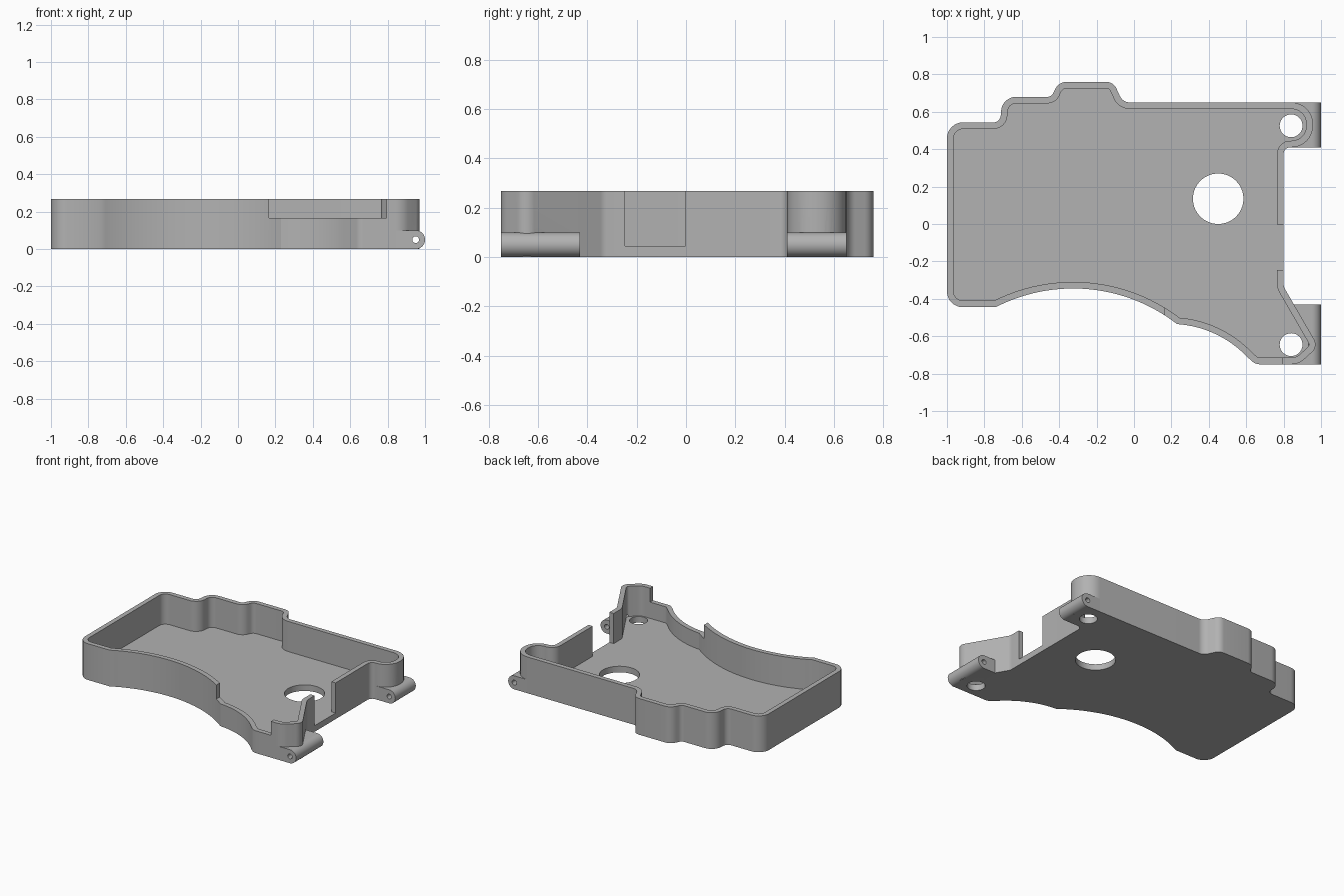
import bpy, bmesh, math
from mathutils import Vector

if "Cube" in bpy.data.objects:
    bpy.data.objects.remove(bpy.data.objects["Cube"], do_unlink=True)

HEIGHT, FLOOR, WALL = 0.268, 0.045, 0.035

grey = bpy.data.materials.new("light grey plastic")
grey.use_nodes = True
COLOUR = (0.445, 0.445, 0.445, 1)
grey.diffuse_color = COLOUR
grey.node_tree.nodes["Principled BSDF"].inputs["Base Color"].default_value = COLOUR


def rounded(corners, steps=8):
    """Closed outline from (x, y, radius) corners, each replaced by a tangent arc."""
    out = []
    for i, (x, y, r) in enumerate(corners):
        p = Vector((x, y))
        if r == 0:
            out.append(p)
            continue
        a = (Vector(corners[i - 1][:2]) - p).normalized()
        b = (Vector(corners[(i + 1) % len(corners)][:2]) - p).normalized()
        half = a.angle(b) / 2
        centre = p + (a + b).normalized() * r / math.sin(half)
        start = p + a * r / math.tan(half) - centre
        end = p + b * r / math.tan(half) - centre
        sweep = math.atan2(start.x * end.y - start.y * end.x, start.dot(end))
        for k in range(steps + 1):
            t = sweep * k / steps
            c, s = math.cos(t), math.sin(t)
            out.append(centre + Vector((start.x * c - start.y * s,
                                        start.x * s + start.y * c)))
    return out


def bow(p, q, rise, steps):
    """Inner points of a circular arc from p to q, bulging left by rise."""
    p, q = Vector(p), Vector(q)
    chord = q - p
    d, mid = chord.length, (p + q) / 2
    u = chord / d
    n = Vector((-u.y, u.x))
    r = (d * d / 4 + rise * rise) / (2 * rise)
    half = math.asin(d / 2 / r)
    pts = []
    for k in range(1, steps):
        t = -half + 2 * half * k / steps
        v = mid + u * r * math.sin(t) + n * (r * math.cos(t) - r + rise)
        pts.append((v.x, v.y, 0))
    return pts


def inset(pts, d):
    """Offset a counter-clockwise outline inwards."""
    out = []
    for i, p in enumerate(pts):
        a = (p - pts[i - 1]).normalized()
        b = (pts[(i + 1) % len(pts)] - p).normalized()
        na, nb = Vector((-a.y, a.x)), Vector((-b.y, b.x))
        out.append(p + (na + nb) * d / (1 + na.dot(nb)))
    return out


def prism(name, pts, lo, hi, along_y=False):
    """Extrude an outline along z, or an (x, z) outline along y."""
    bm = bmesh.new()
    place = (lambda p: (p[0], lo, p[1])) if along_y else (lambda p: (p[0], p[1], lo))
    face = bm.faces.new([bm.verts.new(place(p)) for p in pts])
    new = bmesh.ops.extrude_face_region(bm, geom=[face])["geom"]
    move = Vector((0, hi - lo, 0)) if along_y else Vector((0, 0, hi - lo))
    bmesh.ops.translate(bm, vec=move, verts=[v for v in new if isinstance(v, bmesh.types.BMVert)])
    bmesh.ops.recalc_face_normals(bm, faces=bm.faces)
    mesh = bpy.data.meshes.new(name)
    bm.to_mesh(mesh)
    bm.free()
    mesh.materials.append(grey)
    obj = bpy.data.objects.new(name, mesh)
    bpy.context.collection.objects.link(obj)
    return obj


def circle(x, y, r, n=48):
    return [(x + r * math.cos(math.tau * k / n), y + r * math.sin(math.tau * k / n))
            for k in range(n)]


def rect(x0, x1, y0, y1):
    return [(x0, y0), (x1, y0), (x1, y1), (x0, y1)]


# Tray outline, counter-clockwise from the front left corner
left_end, knee, right_end = (-0.74, -0.445), (0.23, -0.535), (0.61, -0.715)
outline = rounded(
    [(-1, -0.445, 0.085), (*left_end, 0.0)]
    + bow(left_end, knee, 0.142, 28) + [(*knee, 0)]
    + bow(knee, right_end, 0.04, 10) + [(*right_end, 0)]
    + [(0.65, -0.75, 0.06), (0.88, -0.75, 0.1), (0.985, -0.655, 0.055),
       (0.8, -0.335, 0.05), (0.8, 0.41, 0.035), (0.957, 0.41, 0.115),
       (0.957, 0.65, 0.115), (-0.06, 0.65, 0.06), (-0.11, 0.76, 0.06),
       (-0.405, 0.76, 0.07), (-0.44, 0.68, 0.035), (-0.705, 0.68, 0.08),
       (-0.715, 0.543, 0.04), (-1, 0.543, 0.085)])
tray = prism("tray", outline, 0, HEIGHT)


# Hinge lugs: a rounded bar with a flat root running into the wall
def lug(name, root, y0, y1):
    r, x = 0.05, 0.95
    nose = [(x + r * math.cos(t), r + r * math.sin(t))
            for t in (math.pi * (k / 24 - 0.5) for k in range(25))]
    return prism(name, [(root, 0)] + nose + [(root, 2 * r)], y0, y1, True)


parts = [tray, lug("back_hinge_lug", 0.845, 0.41, 0.65),
         lug("front_hinge_lug", 0.80, -0.75, -0.43)]

# Cutters: interior, floor holes, wall notches and pin bore
cutters = [
    prism("interior_cutter", inset(outline, WALL), FLOOR, 0.5),
    prism("large_hole_cutter", circle(0.45, 0.135, 0.135, 64), -0.1, 0.2),
    prism("back_hole_cutter", circle(0.84, 0.525, 0.061), -0.1, 0.2),
    prism("front_hole_cutter", circle(0.84, -0.645, 0.061), -0.1, 0.2),
    prism("front_notch_cutter", rect(0.165, 0.795, -0.9, -0.42), 0.165, 0.5),
    prism("side_notch_cutter", rect(0.7, 0.9, -0.247, -0.002), FLOOR, 0.5),
    prism("pin_bore_cutter", circle(0.95, 0.05, 0.018, 24), -1, 1, True),
]
for obj in parts:
    bpy.ops.object.select_all(action="DESELECT")
    obj.select_set(True)
    bpy.context.view_layer.objects.active = obj
    for cutter in cutters:
        cutter.hide_render = True
        mod = obj.modifiers.new(cutter.name, "BOOLEAN")
        mod.operation, mod.solver, mod.object = "DIFFERENCE", "EXACT", cutter
        bpy.ops.object.modifier_apply(modifier=mod.name)
    bpy.ops.object.shade_smooth_by_angle(angle=math.radians(30))
for cutter in cutters:
    bpy.data.objects.remove(cutter, do_unlink=True)
